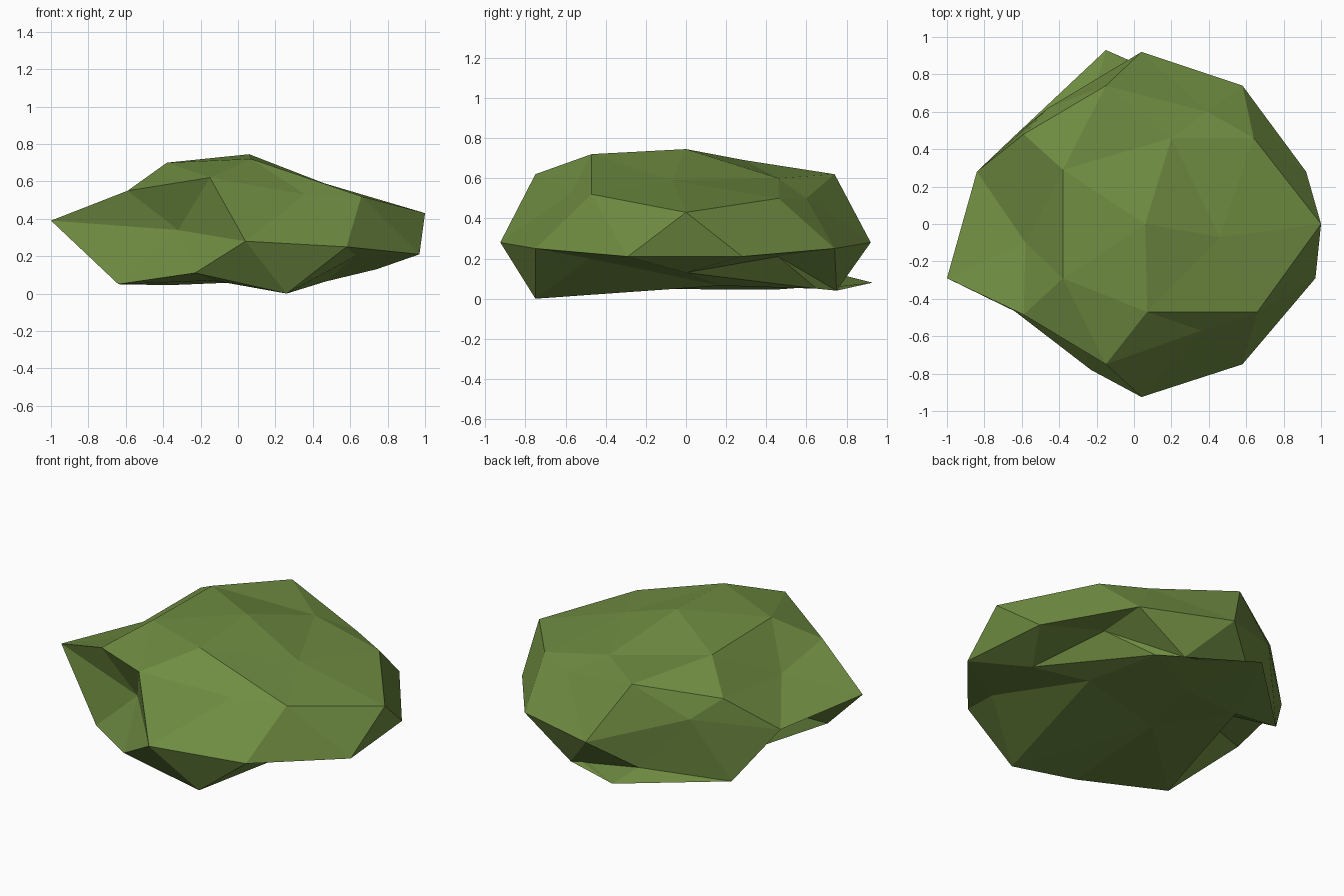
import bpy, bmesh, math

# Low-poly mossy boulder: an 80-face icosphere pushed into shape ring by ring.
# Each ring is listed counter-clockwise from +x.
RINGS = [
    [(0.06, 0, 0.745)],                                                  # crown
    [(0.46, -0.07, 0.59), (0.20, 0.46, 0.60), (-0.38, 0.29, 0.69),
     (-0.38, -0.29, 0.70), (0.07, -0.47, 0.72)],                         # upper cap
    [(1.0, 0, 0.43), (0.64, 0.46, 0.50), (0.39, 0.60, 0.50), (-0.15, 0.74, 0.62),
     (-0.59, 0.48, 0.55), (-0.58, -0.10, 0.48), (-0.59, -0.485, 0.55),
     (-0.15, -0.75, 0.62), (0.36, -0.57, 0.53), (0.66, -0.47, 0.52)],    # shoulder
    [(0.92, 0.28, 0.21), (0.58, 0.74, 0.25), (0.04, 0.92, 0.28), (-0.46, 0.62, 0.44),
     (-0.84, 0.28, 0.35), (-1.0, -0.29, 0.39), (-0.32, -0.52, 0.34),
     (0.04, -0.925, 0.28), (0.58, -0.75, 0.25), (0.97, -0.29, 0.21)],    # waist
    [(0.74, 0, 0.13), (0.60, 0.46, 0.21), (0.26, 0.75, 0.04), (-0.20, 0.75, 0.125),
     (-0.64, 0.47, 0.05), (-0.40, 0, 0.30), (-0.64, -0.465, 0.05),
     (-0.23, -0.78, 0.11), (0.26, -0.75, 0.0), (0.63, -0.48, 0.20)],     # skirt
    [(0.39, 0.65, 0.05), (-0.15, 0.93, 0.08), (-0.37, 0.44, 0.045),
     (-0.13, 0, 0.07), (0.47, 0.17, 0.065)],                             # underside
    [(0, 0.45, 0.06)],                                                   # base centre
]
LEVELS = [1, 0.85, 0.49, 0, -0.49, -0.85, -1]


def ring_of(v):
    return min(range(7), key=lambda i: abs(v.co.z - LEVELS[i]))


def angle_of(v):
    return (math.atan2(v.co.y, v.co.x) + 0.05) % math.tau


bm = bmesh.new()
bmesh.ops.create_icosphere(bm, subdivisions=2, radius=1)
rings = [[] for _ in RINGS]
for v in bm.verts:
    rings[ring_of(v)].append(v)
for verts, points in zip(rings, RINGS):
    for v, p in zip(sorted(verts, key=angle_of), points):
        v.co = p

mesh = bpy.data.meshes.new("mossy_boulder")
bm.to_mesh(mesh)
bm.free()
moss = bpy.data.materials.new("moss_green")
moss.diffuse_color = (0.16, 0.265, 0.054, 1)
mesh.materials.append(moss)
boulder = bpy.data.objects.new("mossy_boulder", mesh)
bpy.context.collection.objects.link(boulder)
